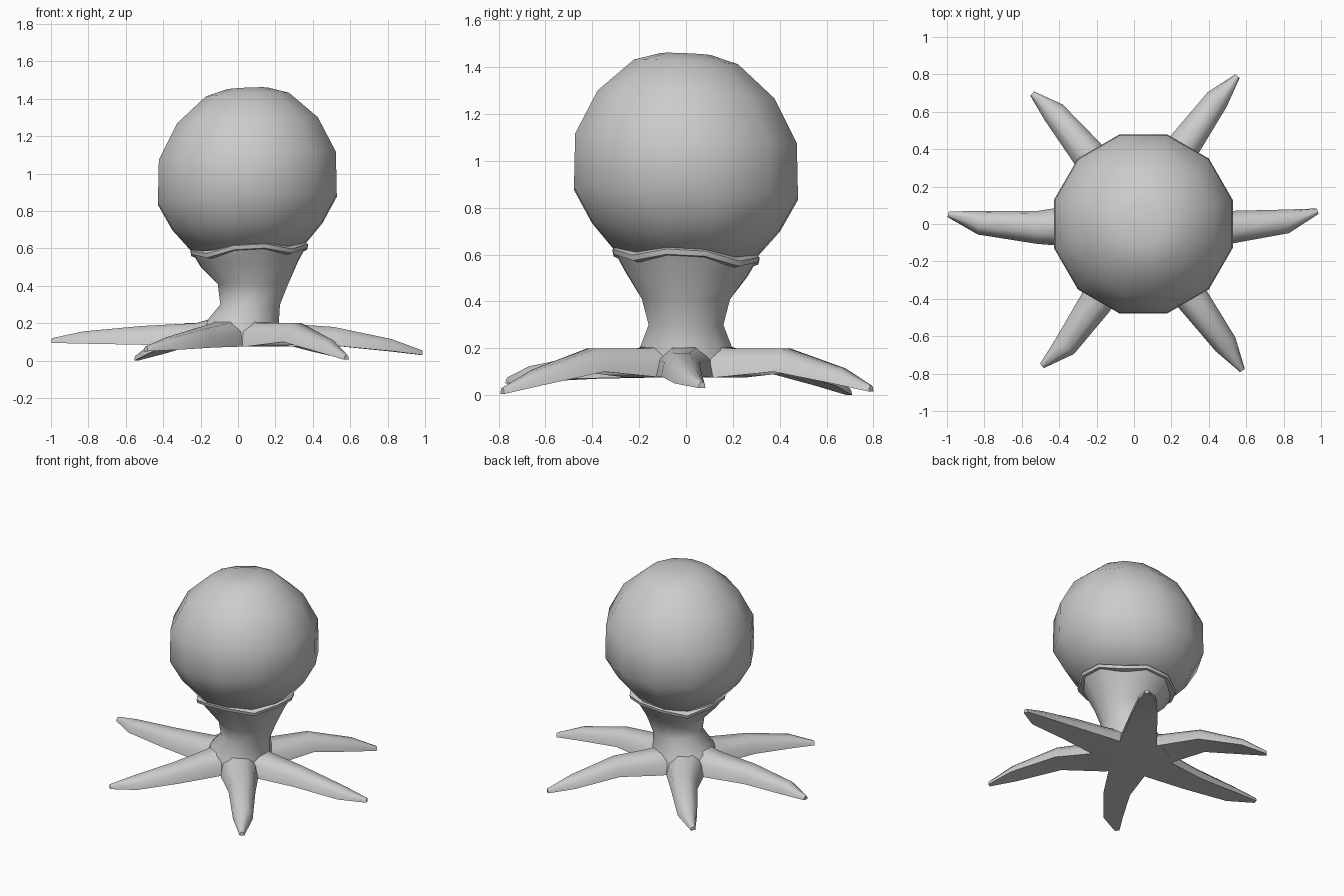
import bpy, bmesh
from math import sin, cos, pi, radians
from mathutils import Vector

if "Cube" in bpy.data.objects:
    bpy.data.objects.remove(bpy.data.objects["Cube"])

SIDES = 12


def loft(name, rings, angle):
    """Skin a list of equal-length point rings and cap both ends."""
    bm = bmesh.new()
    loops = [[bm.verts.new(p) for p in pts] for pts in rings]
    n = len(loops[0])
    for a, b in zip(loops, loops[1:]):
        for i in range(n):
            j = (i + 1) % n
            bm.faces.new((a[i], a[j], b[j], b[i]))
    bm.faces.new(loops[0][::-1])
    bm.faces.new(loops[-1])
    bmesh.ops.recalc_face_normals(bm, faces=bm.faces)
    mesh = bpy.data.meshes.new(name)
    bm.to_mesh(mesh)
    bm.free()
    ob = bpy.data.objects.new(name, mesh)
    bpy.context.collection.objects.link(ob)
    bpy.ops.object.select_all(action='DESELECT')
    ob.select_set(True)
    bpy.context.view_layer.objects.active = ob
    bpy.ops.object.shade_smooth_by_angle(angle=radians(angle))


def ring(cx, z, r, tilt=0.0, wave=0.0):
    """Twelve-sided ring, leaning with tilt and optionally wavy."""
    pts = []
    for i in range(SIDES):
        a = 2 * pi * (i + 0.5) / SIDES
        x, y = r * cos(a), r * sin(a)
        pts.append((cx + x, y, z + tilt * (x - y) + wave * cos(4 * a)))
    return pts


# bulbous head, leaning slightly
HEAD = [(0.59, 0.3), (0.72, 0.415), (0.86, 0.495), (1.09, 0.49),
        (1.28, 0.39), (1.42, 0.23), (1.455, 0.11)]
loft("head", [ring(0.05, z, r, 0.045) for z, r in HEAD], 60)

# thin wavy collar under the head
COLLAR = [(0.565, 0.29), (0.57, 0.32), (0.592, 0.325), (0.61, 0.29)]
loft("collar", [ring(0.06, z, r, 0.055, 0.02) for z, r in COLLAR], 40)

# neck flaring down into the foot
NECK = [(0, 0.075, 0.235, 0), (0.02, 0.2, 0.205, 0), (0.065, 0.3, 0.165, 0),
        (0.08, 0.41, 0.195, 0), (0.06, 0.52, 0.27, 0.05), (0.06, 0.58, 0.305, 0.055)]
loft("neck", [ring(*row) for row in NECK], 60)

# six tentacles, flat below and rounded above, sharing one taper
ARCH = [(-1, 0), (-0.85, 0.6), (-0.4, 1), (0.4, 1), (0.85, 0.6), (1, 0)]
# fraction of length, half width, height, share of the outer bend
TAPER = [(0.05, 0.135, 0.17, 0), (0.23, 0.122, 0.125, 0), (0.52, 0.088, 0.1, 0),
         (0.83, 0.064, 0.065, 0.6), (1, 0.015, 0.025, 1)]


def tentacle(name, length, start_angle, tip_angle, mid_z, tip_z):
    path = []
    for t, w, h, bend in TAPER:
        a = radians(start_angle + (tip_angle - start_angle) * bend * t)
        z = 0.075 if t < 0.5 else mid_z + (tip_z - mid_z) * bend
        path.append(Vector((t * length * cos(a), t * length * sin(a), z)))
    rings = []
    for i, (t, w, h, bend) in enumerate(TAPER):
        p = path[i]
        d = (path[min(i + 1, len(path) - 1)] - path[max(i - 1, 0)]).to_2d().normalized()
        rings.append([(p.x - d.y * u * w, p.y + d.x * u * w, p.z + v * h) for u, v in ARCH])
    loft(name, rings, 50)


tentacle("right_tentacle", 0.985, -2, 4, 0.08, 0.03)
tentacle("left_tentacle", 0.995, 182, 177, 0.085, 0.095)
tentacle("back_right_tentacle", 0.965, 57.5, 55, 0.1, 0.015)
tentacle("back_left_tentacle", 0.885, 123.5, 128, 0.1, 0.0)
tentacle("front_left_tentacle", 0.905, 244, 237, 0.07, 0.05)
tentacle("front_right_tentacle", 0.975, 308, 306.5, 0.1, 0.005)
